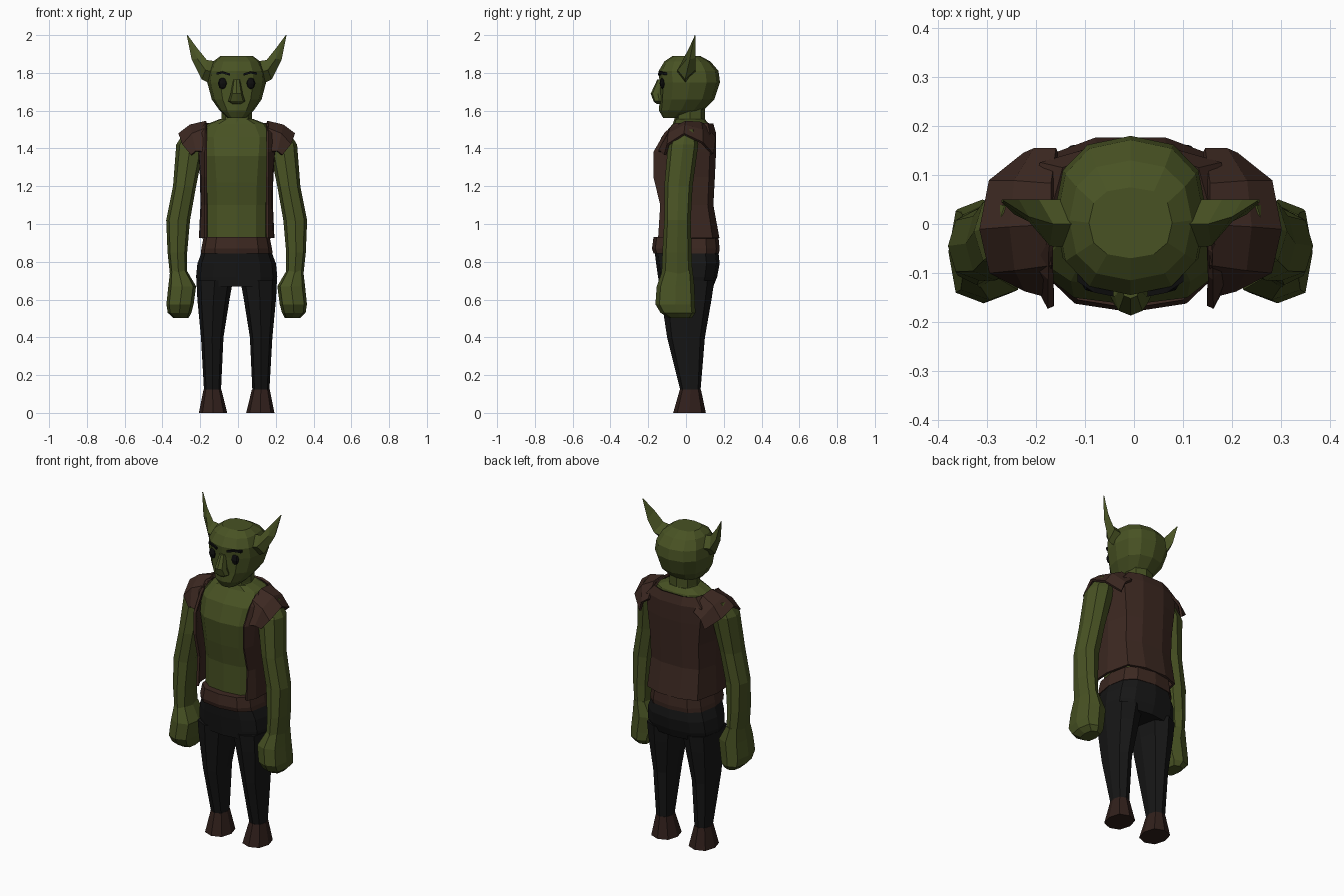
import bpy, bmesh
from math import sin, cos, pi

SHIFT = -0.007  # body axis sits slightly off the bounding-box centre


def material(name, r, g, b):
    m = bpy.data.materials.new(name)
    m.diffuse_color = (r, g, b, 1)
    return m


SKIN = material("skin", 0.065, 0.085, 0.017)
LEATHER = material("leather", 0.045, 0.021, 0.015)
CLOTH = material("cloth", 0.008, 0.008, 0.008)
DARK = material("dark", 0.004, 0.004, 0.004)
BOOT = material("boot", 0.03, 0.014, 0.011)


def skin(name, rows, mat, closed=True, mirror=False, thick=0):
    """Bridge equal-length rows of points; closed rows become capped tubes."""
    bm = bmesh.new()
    rows = [[bm.verts.new(p) for p in row] for row in rows]
    n = len(rows[0])
    for a, b in zip(rows, rows[1:]):
        for i in range(n if closed else n - 1):
            j = (i + 1) % n
            bm.faces.new((a[i], a[j], b[j], b[i]))
    if closed:
        bm.faces.new(rows[0])
        bm.faces.new(rows[-1])
    bmesh.ops.remove_doubles(bm, verts=bm.verts, dist=1e-5)
    bmesh.ops.recalc_face_normals(bm, faces=bm.faces)
    me = bpy.data.meshes.new(name)
    bm.to_mesh(me)
    bm.free()
    me.materials.append(mat)
    ob = bpy.data.objects.new(name, me)
    ob.location.x = SHIFT
    bpy.context.collection.objects.link(ob)
    if thick:
        mod = ob.modifiers.new("thickness", 'SOLIDIFY')
        mod.thickness = thick
        mod.offset = 0
    if mirror:
        ob.modifiers.new("mirror", 'MIRROR')
    return ob


def ring(z, x0, x1, y0, y1, n=12, p=2.4):
    """Rounded-box horizontal section spanning x0..x1, y0..y1."""
    def k(v):
        return (1 if v > 0 else -1) * abs(v) ** (2 / p)
    return [((x0 + x1) / 2 + (x1 - x0) / 2 * k(cos(2 * pi * i / n)),
             (y0 + y1) / 2 + (y1 - y0) / 2 * k(sin(2 * pi * i / n)), z) for i in range(n)]


def centred(name, sections, mat, n=12, p=2.4):
    skin(name, [ring(z, -r, r, a, b, n, p) for z, r, a, b in sections], mat)


def paired(name, sections, mat, n=8, p=2.4):
    skin(name, [ring(*s, n, p) for s in sections], mat, mirror=True)


# Head, neck and bare torso
centred("head", [(1.56, .045, -.12, -.02), (1.60, .09, -.143, .09), (1.66, .132, -.14, .15),
                 (1.75, .156, -.14, .18), (1.81, .15, -.145, .172), (1.86, .125, -.115, .13),
                 (1.89, .085, -.07, .075)], SKIN)
centred("neck", [(1.50, .10, -.08, .11), (1.56, .08, -.06, .10), (1.63, .08, -.06, .10)], SKIN, 8)
centred("torso", [(.88, .17, -.13, .13), (1.1, .17, -.13, .125), (1.22, .175, -.15, .13),
                  (1.36, .19, -.165, .135), (1.46, .20, -.13, .135), (1.53, .155, -.07, .12),
                  (1.555, .09, -.06, .10)], SKIN, 12, 2.8)

# Nose, eyes and brows
centred("nose", [(1.635, .022, -.155, -.11), (1.65, .045, -.172, -.11), (1.69, .032, -.187, -.11),
                 (1.765, .018, -.152, -.11)], SKIN, 8)
paired("eye", [(1.745 + .031 * sin(t), .074 - .026 * cos(t), .074 + .026 * cos(t),
                -.122 - .018 * cos(t), -.122 + .018 * cos(t))
               for t in (-1.4, -.8, 0, .8, 1.4)], DARK, 8, 2)
skin("brow", [[(x, y, z), (x, y + .03, z), (x, y + .03, z + .012), (x, y, z + .012)]
              for x, y, z in ((.035, -.148, 1.785), (.075, -.140, 1.797), (.108, -.118, 1.79))],
     DARK, mirror=True)

# Pointed ears: base, cup, narrowing blade, tip
skin("ear", [[(.11, 0, 1.73), (.11, -.05, 1.80), (.10, 0, 1.86), (.11, .05, 1.80)],
             [(.185, -.005, 1.765), (.165, -.045, 1.815), (.158, 0, 1.868), (.187, .05, 1.815)],
             [(.238, .02, 1.87), (.208, .005, 1.875), (.208, .015, 1.93), (.228, .05, 1.88)],
             [(.264, .045, 2.0), (.261, .045, 1.998), (.260, .048, 2.0), (.263, .05, 1.998)]],
     SKIN, mirror=True)

# Arms and fists
paired("arm", [(1.50, .17, .27, -.05, .05), (1.42, .17, .32, -.095, .065),
               (1.20, .215, .337, -.115, .035), (1.02, .247, .373, -.115, .025),
               (.85, .262, .366, -.125, .03), (.72, .262, .352, -.13, .035)], SKIN)
paired("fist", [(.755, .265, .352, -.125, .035), (.67, .215, .362, -.155, .045),
                (.575, .228, .372, -.162, .048), (.53, .24, .365, -.135, .05),
                (.502, .255, .335, -.09, .03)], SKIN, 8, 3)

# Open-fronted vest, wrapped from one front edge round the back to the other
rows = []
for z, yf, yb, w in ((.925, -.145, .17, .193), (1.1, -.134, .138, .185), (1.25, -.17, .146, .187),
                     (1.38, -.17, .152, .20), (1.48, -.11, .152, .21), (1.53, -.055, .138, .165)):
    half = [(.163, yf), (w - .005, yf * .65), (w, 0), (w - .03, yb * .8), (.07, yb)]
    rows.append([(x, y, z) for x, y in half] + [(-x, y, z) for x, y in reversed(half)])
skin("vest", rows, LEATHER, closed=False, thick=.014)

# Shoulder caps draped from the collar over the arm
inner = [(.165, -.145, 1.38), (.16, -.08, 1.505), (.16, 0, 1.54), (.16, .08, 1.535), (.15, .15, 1.46)]
outer = [(.24, -.11, 1.365), (.285, -.095, 1.42), (.304, -.01, 1.475), (.285, .085, 1.43), (.215, .14, 1.37)]
middle = [((a[0] + b[0]) / 2 + .012, (a[1] + b[1]) / 2 * 1.03, (a[2] + b[2]) / 2 + .013)
          for a, b in zip(inner, outer)]
skin("shoulder_cap", [inner, middle, outer], LEATHER, closed=False, mirror=True, thick=.014)

# Belt, trousers and boots
centred("belt", [(.845, .19, -.172, .175), (.87, .187, -.18, .178), (.93, .175, -.172, .172)], LEATHER, 12, 2.8)
centred("hips", [(.67, .208, -.14, .145), (.72, .215, -.148, .165), (.79, .208, -.158, .178),
                 (.87, .178, -.168, .17)], CLOTH, 12, 2.6)
paired("trouser_leg", [(.12, .083, .173, -.03, .077), (.40, .07, .189, -.10, .10),
                       (.60, .038, .208, -.13, .135), (.70, .02, .213, -.143, .15)], CLOTH)
paired("boot", [(0, .05, .2, -.068, .105), (.125, .081, .175, -.032, .079)], BOOT)
